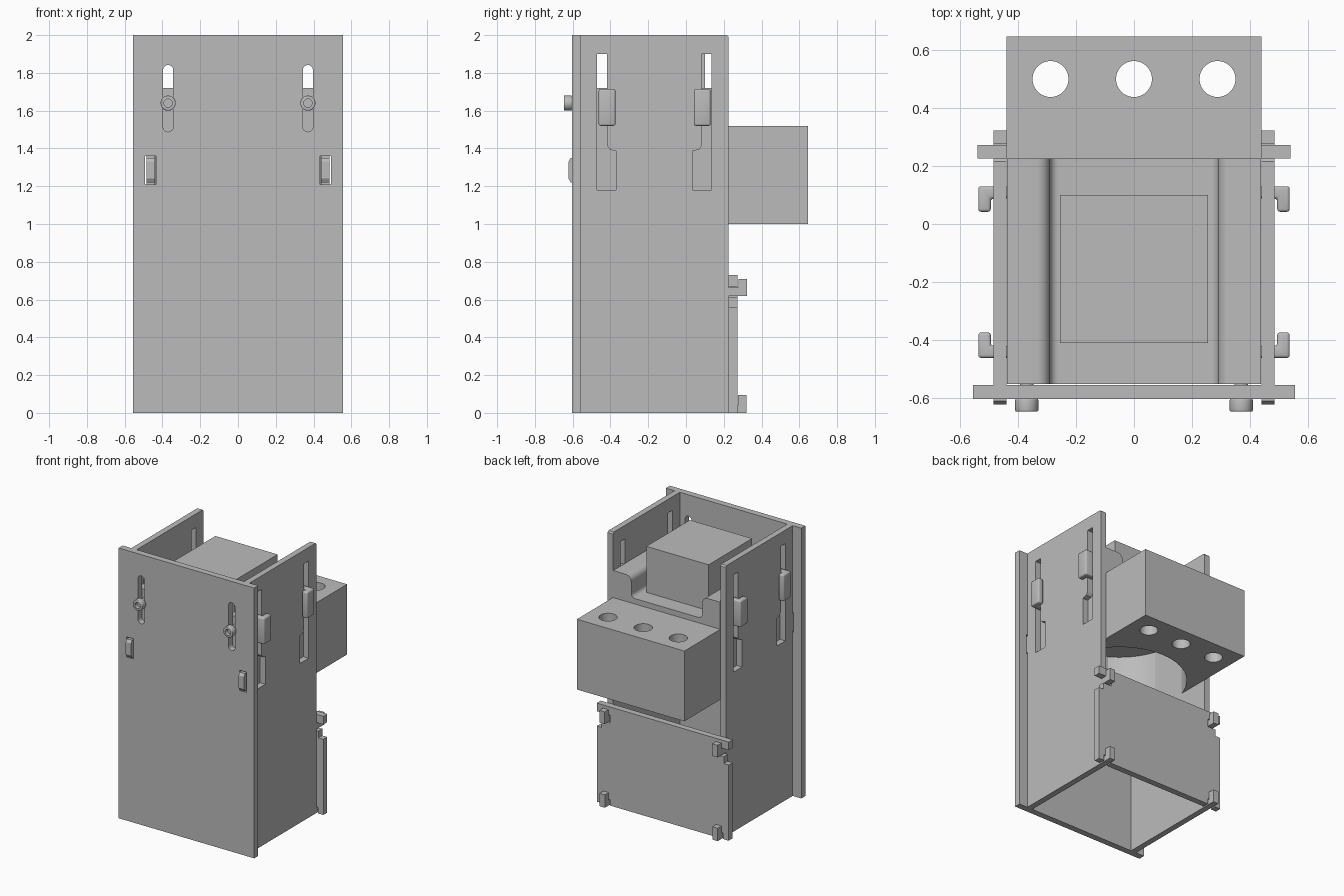
import bpy, bmesh
from math import sin, cos, pi, radians
from mathutils import Vector

if "Cube" in bpy.data.objects:
    bpy.data.objects.remove(bpy.data.objects["Cube"])

grey = bpy.data.materials.new("plain_grey")
GREY = (0.5, 0.5, 0.5, 1)
grey.use_nodes = True
grey.diffuse_color = GREY
grey.node_tree.nodes["Principled BSDF"].inputs["Base Color"].default_value = GREY


def make(name, bm):
    bmesh.ops.recalc_face_normals(bm, faces=bm.faces)
    mesh = bpy.data.meshes.new(name)
    bm.to_mesh(mesh)
    bm.free()
    mesh.materials.append(grey)
    obj = bpy.data.objects.new(name, mesh)
    bpy.context.collection.objects.link(obj)
    return obj


def prism(name, pts, axis, a, b):
    """Extrude a 2D outline along an axis from a to b."""
    place = {"x": lambda p, t: (t, p[0], p[1]),
             "y": lambda p, t: (p[0], t, p[1]),
             "z": lambda p, t: (p[0], p[1], t)}[axis]
    bm = bmesh.new()
    face = bm.faces.new([bm.verts.new(place(p, a)) for p in pts])
    new = bmesh.ops.extrude_face_region(bm, geom=[face])["geom"]
    move = Vector(place((0, 0), b - a))
    bmesh.ops.translate(bm, verts=[v for v in new if isinstance(v, bmesh.types.BMVert)], vec=move)
    return make(name, bm)


def rect(u0, u1, v0, v1):
    return [(u0, v0), (u1, v0), (u1, v1), (u0, v1)]


def arc(u, v, r, start, end, n=8):
    return [(u + r * cos(radians(start + (end - start) * i / n)),
             v + r * sin(radians(start + (end - start) * i / n))) for i in range(n + 1)]


def circle(u, v, r, n=48):
    return arc(u, v, r, 0, 360, n)[:-1]


def apply(obj, mod):
    bpy.context.view_layer.objects.active = obj
    bpy.ops.object.modifier_apply(modifier=mod.name)


def cut(obj, *cutters):
    for c in cutters:
        mod = obj.modifiers.new("cut", "BOOLEAN")
        mod.operation, mod.solver, mod.object = "DIFFERENCE", "EXACT", c
        apply(obj, mod)
        bpy.data.objects.remove(c)


def bevel(obj, width):
    mod = obj.modifiers.new("bevel", "BEVEL")
    mod.width, mod.segments, mod.limit_method = width, 3, "ANGLE"
    apply(obj, mod)


def smooth(obj):
    bpy.ops.object.select_all(action="DESELECT")
    obj.select_set(True)
    bpy.context.view_layer.objects.active = obj
    bpy.ops.object.shade_smooth_by_angle(angle=radians(35))


def span(side, a, b):
    return sorted((side * a, side * b))


# Front plate with two round-ended slots and two tab slots
front = prism("front_plate", rect(-.555, .555, 0, 2), "y", -.603, -.556)
for s in (-1, 1):
    slot = arc(s * .37, 1.815, .027, 0, 180) + arc(s * .37, 1.515, .027, 180, 360)
    cut(front, prism("slot_cutter", slot, "y", -.7, -.5),
        prism("tab_cutter", rect(*span(s, .434, .492), 1.21, 1.36), "y", -.7, -.5))
smooth(front)

# Side walls with front tab, rear hooks and stepped guide slots
wall_outline = [(-.556, 0), (.32, 0), (.32, .095), (.275, .095), (.275, .04), (.226, .04),
                (.226, .62), (.322, .62), (.322, .71), (.278, .71), (.278, .665), (.226, .665),
                (.226, 1.99), (.216, 2), (-.556, 2),
                (-.556, 1.35), (-.61, 1.35), (-.622, 1.33), (-.622, 1.24), (-.61, 1.22), (-.556, 1.22)]


def guide(y, way):
    return [(y, 1.18), (y + way * .1, 1.18), (y + way * .1, 1.385), (y + way * .065, 1.395),
            (y + way * .052, 1.415), (y + way * .052, 1.9), (y, 1.9)]


for s, side in ((-1, "right"), (1, "left")):
    wall = prism(side + "_wall", wall_outline, "x", *span(s, .44, .484))
    for y, way in ((-.47, 1), (.135, -1)):
        cut(wall, prism("guide_cutter", guide(y, way), "x", *span(s, .4, .6)))

# Back plate notched for the wall hooks
half = [(.43, 0), (.43, .045), (.495, .045), (.495, 0), (.54, 0), (.54, .56), (.5, .56), (.5, .61),
        (.43, .61), (.43, .67), (.54, .67), (.54, .73)]
prism("back_plate", half + [(-x, z) for x, z in reversed(half)], "y", .226, .272)

# Sliding carriage: raised rounded rails beside a low floor, bored from below
rail = ([(.438, 1.0), (.438, 1.72)] + arc(.335, 1.675, .045, 90, 180)
        + arc(.26, 1.59, .03, 0, -90))
carriage = prism("carriage", rail + [(-x, z) for x, z in reversed(rail)], "y", -.552, .226)
bore_pts = circle(0, -.155, .46, 64)
cut(carriage, prism("bore_cutter", bore_pts, "z", .9, 1.45))
smooth(carriage)

# Rear block with three vertical holes and the end of the bore
block = prism("rear_block", rect(-.44, .44, .226, .647), "z", 1.0, 1.52)
cut(block, prism("bore_cutter", bore_pts, "z", .9, 1.45))
for x in (-.288, 0, .288):
    cut(block, prism("hole_cutter", circle(x, .5, .062), "z", .9, 1.7))
smooth(block)

# Central box standing on the carriage
prism("central_box", rect(-.255, .255, -.41, .1), "z", 1.5, 1.9)

# Carriage hooks reaching out through the guide slots
for s, side in ((-1, "right"), (1, "left")):
    for y, way, end in ((-.462, 1, "front"), (.13, -1, "rear")):
        pts = [(.43, y), (.537, y), (.537, y + way * .088), (.494, y + way * .088),
               (.494, y + way * .042), (.43, y + way * .042)]
        hook = prism(f"{side}_{end}_hook", [(s * u, v) for u, v in pts], "z", 1.52, 1.715)
        bevel(hook, .01)
        smooth(hook)

# Clamp screws in the front slots
for s, side in ((-1, "right"), (1, "left")):
    head = prism(side + "_screw_head", circle(s * .37, 1.64, .04, 32), "y", -.647, -.603)
    bevel(head, .005)
    cut(head, prism("socket_cutter", circle(s * .37, 1.64, .022, 32), "y", -.7, -.62))
    smooth(head)
    smooth(prism(side + "_screw_shaft", circle(s * .37, 1.64, .024, 24), "y", -.61, -.54))
